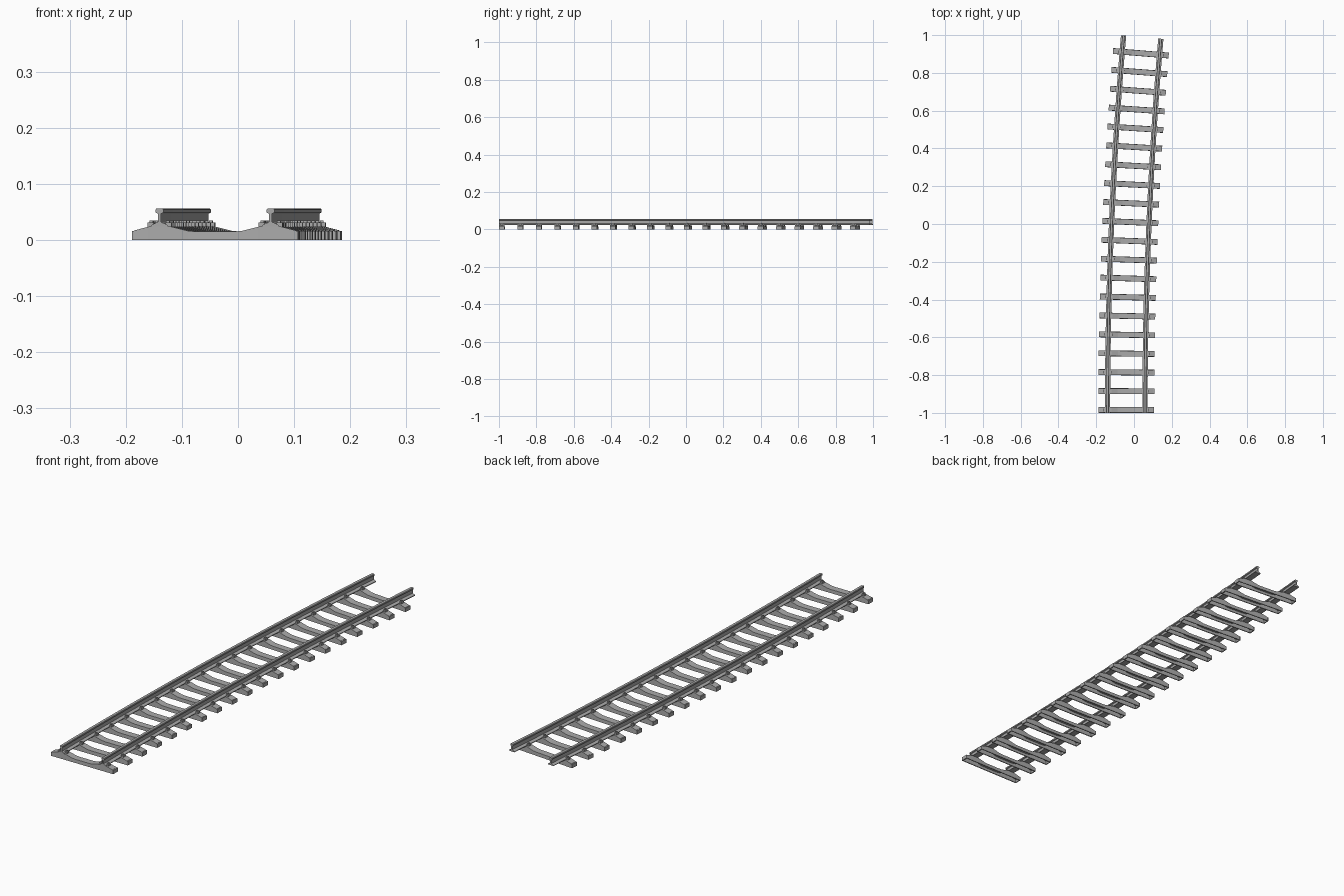
import bpy
import bmesh
from math import sin, cos
from mathutils import Matrix, Vector

if "Cube" in bpy.data.objects:
    bpy.data.objects.remove(bpy.data.objects["Cube"], do_unlink=True)

# Track layout: a gentle arc bending towards +x
RADIUS = 23.5
START_X = -0.041
GAUGE = 0.099          # rail offset from the track centre
SWEEP = 2.0 / (RADIUS + GAUGE)
SLEEPERS = 20
SPACING = 0.0995

steel = bpy.data.materials.new("grey_steel")
steel.use_nodes = True
GREY = (0.4, 0.4, 0.4, 1.0)
steel.diffuse_color = GREY
bsdf = steel.node_tree.nodes["Principled BSDF"]
bsdf.inputs["Base Color"].default_value = GREY
bsdf.inputs["Roughness"].default_value = 0.6


def arc_frame(angle):
    """Transform whose local x points across the track and y along it."""
    centre = Vector((START_X + RADIUS * (1 - cos(angle)),
                     -1 + RADIUS * sin(angle), 0))
    return Matrix.Translation(centre) @ Matrix.Rotation(-angle, 4, "Z")


def loft(bm, rings):
    """Join equal closed cross-sections and cap both ends."""
    loops = [[bm.verts.new(p) for p in ring] for ring in rings]
    n = len(loops[0])
    for a, b in zip(loops, loops[1:]):
        for i in range(n):
            j = (i + 1) % n
            bm.faces.new((a[i], a[j], b[j], b[i]))
    bm.faces.new(loops[0][::-1])
    bm.faces.new(loops[-1])


def box(bm, centre, size):
    matrix = Matrix.Translation(centre) @ Matrix.Diagonal((*size, 1))
    bmesh.ops.create_cube(bm, size=1, matrix=matrix)


def make_mesh(name, bm):
    bmesh.ops.recalc_face_normals(bm, faces=bm.faces)
    mesh = bpy.data.meshes.new(name)
    bm.to_mesh(mesh)
    bm.free()
    mesh.materials.append(steel)
    return mesh


def add_object(name, mesh, matrix=Matrix()):
    obj = bpy.data.objects.new(name, mesh)
    obj.matrix_world = matrix
    bpy.context.collection.objects.link(obj)


# Rails: foot, web and head profile swept along the arc
half = [(0.014, 0.024), (0.014, 0.027), (0.003, 0.032), (0.003, 0.047),
        (0.007, 0.049), (0.007, 0.054), (0.0055, 0.056)]
profile = half + [(-x, z) for x, z in reversed(half)]
for name, offset in (("right_rail", -GAUGE), ("left_rail", GAUGE)):
    bm = bmesh.new()
    steps = SLEEPERS
    loft(bm, [[arc_frame(SWEEP * k / steps) @ Vector((offset + x, 0, z))
               for x, z in profile] for k in range(steps + 1)])
    add_object(name, make_mesh(name, bm))

# Sleeper: hollow trough, raised under the rails and low in the middle
bm = bmesh.new()
END, WALL, LOW = 0.148, 0.004, 0.016
side = [(END - WALL, LOW + 0.001), (0.119, 0.0235), (0.112, 0.025),
        (0.084, 0.025), (0.077, 0.0235), (0.047, LOW), (0.03, 0.015)]
stations = [(-x, z) for x, z in side] + side[::-1]
W, T = 0.0155, 0.0145
rings = []
for x, z in stations:
    trough = [(-W, 0), (-T, z), (T, z), (W, 0),
              (W - WALL, 0), (T - WALL, z - WALL),
              (WALL - T, z - WALL), (WALL - W, 0)]
    rings.append([(x, y, h) for y, h in trough])
loft(bm, rings)
for s in (-1, 1):
    box(bm, (s * (END - WALL / 2), 0, LOW / 2), (WALL, 2 * W, LOW))
sleeper_mesh = make_mesh("sleeper", bm)

# Rail clips: a pair gripping the foot of each rail
bm = bmesh.new()
for rail in (-GAUGE, GAUGE):
    for s in (-1, 1):
        box(bm, (rail + s * 0.016, 0, 0.027), (0.011, 0.014, 0.008))
        box(bm, (rail + s * 0.0145, 0, 0.032), (0.006, 0.008, 0.006))
clip_mesh = make_mesh("rail_clips", bm)

# Repeat sleepers and clips along the arc
for i in range(SLEEPERS):
    frame = arc_frame((W + SPACING * i) / RADIUS)
    add_object(f"sleeper_{i + 1}", sleeper_mesh, frame)
    add_object(f"rail_clips_{i + 1}", clip_mesh, frame)
